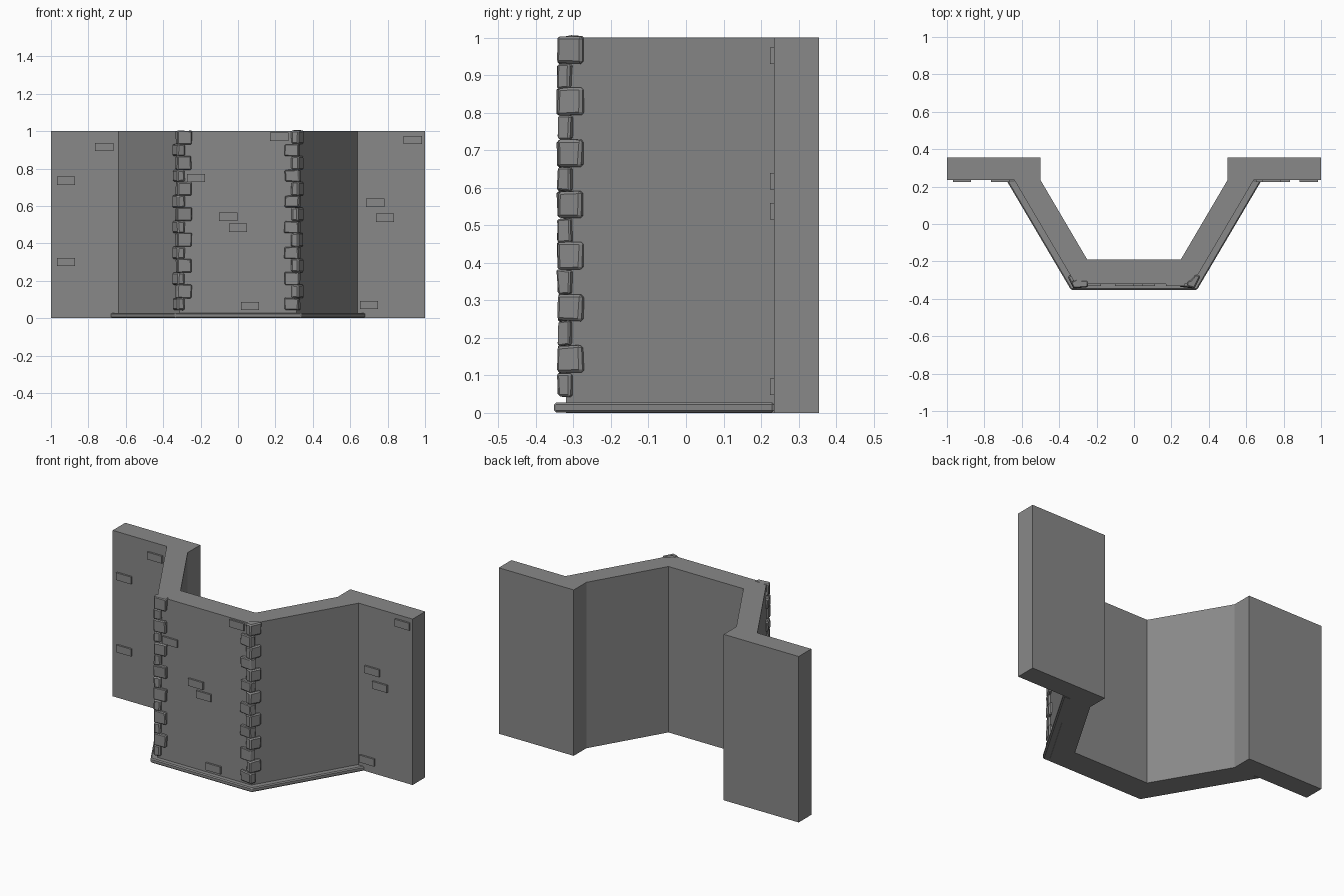
import bpy, bmesh, random
from mathutils import Vector

random.seed(4)
cube = bpy.data.objects.get("Cube")
if cube:
    bpy.data.objects.remove(cube, do_unlink=True)

stone = bpy.data.materials.new("grey_stone")
stone.use_nodes = True
grey = (0.25, 0.25, 0.25, 1)
stone.diffuse_color = grey
stone.node_tree.nodes["Principled BSDF"].inputs["Base Color"].default_value = grey


def prism(name, outline, z0, z1, bevel=0.0, jitter=0.0):
    """Extrude a plan outline from z0 to z1, with optional chamfer and rough corners."""
    bm = bmesh.new()
    face = bm.faces.new([bm.verts.new((x, y, z0)) for x, y in outline])
    top = bmesh.ops.extrude_face_region(bm, geom=[face])["geom"]
    for v in top:
        if isinstance(v, bmesh.types.BMVert):
            v.co.z = z1
    for v in bm.verts:
        v.co += Vector([random.uniform(-jitter, jitter) for _ in range(3)])
    bmesh.ops.recalc_face_normals(bm, faces=bm.faces)
    if bevel:
        bmesh.ops.bevel(bm, geom=bm.edges[:], offset=bevel, segments=1,
                        affect='EDGES', clamp_overlap=True)
    mesh = bpy.data.meshes.new(name)
    bm.to_mesh(mesh)
    bm.free()
    mesh.materials.append(stone)
    obj = bpy.data.objects.new(name, mesh)
    bpy.context.collection.objects.link(obj)
    return obj


def mirrored(half):
    """Complete a plan path running from +x to the middle."""
    return half + [(-x, y) for x, y in reversed(half)]


# Wall with a projecting three-sided bay
FRONT, WING, BACK = -0.32, 0.235, 0.355
CORNER = 0.313
outer = mirrored([(1, WING), (0.64, WING), (CORNER, FRONT)])
inner = mirrored([(1, BACK), (0.5, BACK), (0.5, WING), (0.25, -0.19)])
prism("wall", outer + inner[::-1], 0, 1)

# Low plinth around the bay
plinth_out = mirrored([(0.683, WING), (0.337, -0.352)])
plinth_in = mirrored([(0.58, WING), (0.28, -0.26)])
prism("plinth", plinth_out + plinth_in[::-1], 0.001, 0.028, bevel=0.006)

# Scattered raised bricks
wing_bricks = [(-0.92, 0.735), (-0.715, 0.915), (-0.92, 0.3), (0.935, 0.952),
               (0.733, 0.617), (0.786, 0.537), (0.7, 0.07)]
bay_bricks = [(-0.225, 0.75), (-0.053, 0.542), (0, 0.483), (0.064, 0.065), (0.22, 0.97)]
for bricks, y in ((wing_bricks, WING), (bay_bricks, FRONT)):
    for x, z in bricks:
        plan = [(x - 0.049, y - 0.011), (x + 0.049, y - 0.011),
                (x + 0.049, y + 0.02), (x - 0.049, y + 0.02)]
        prism("raised_brick", plan, z - 0.022, z + 0.022)

# Corner stones, alternating long and short arms up each bay corner
for side in (1, -1):
    along_front = Vector((-side, 0))
    along_side = Vector((side * 0.508, 0.861))
    out_side = Vector((side * 0.861, -0.508))
    out_front = Vector((0, -1))
    corner = Vector((side * CORNER, FRONT))
    tip = corner + 0.018 * (out_front + out_side * 0.6)
    for i in range(14):
        z = 0.075 + i * 0.0686
        long_front = (i % 2 == 0) == (side == 1)
        front_arm, side_arm = (0.064, 0.02) if long_front else (0.028, 0.054)
        f = corner + along_front * front_arm
        s = corner + along_side * side_arm
        plan = [tip, f + out_front * 0.015, f - out_front * 0.015,
                corner + (along_front + along_side) * 0.025,
                s - out_side * 0.015, s + out_side * 0.015]
        half = 0.036 if i % 2 else 0.032
        prism("corner_stone", [tuple(p) for p in plan], z - half, z + half,
              bevel=0.007, jitter=0.003)
